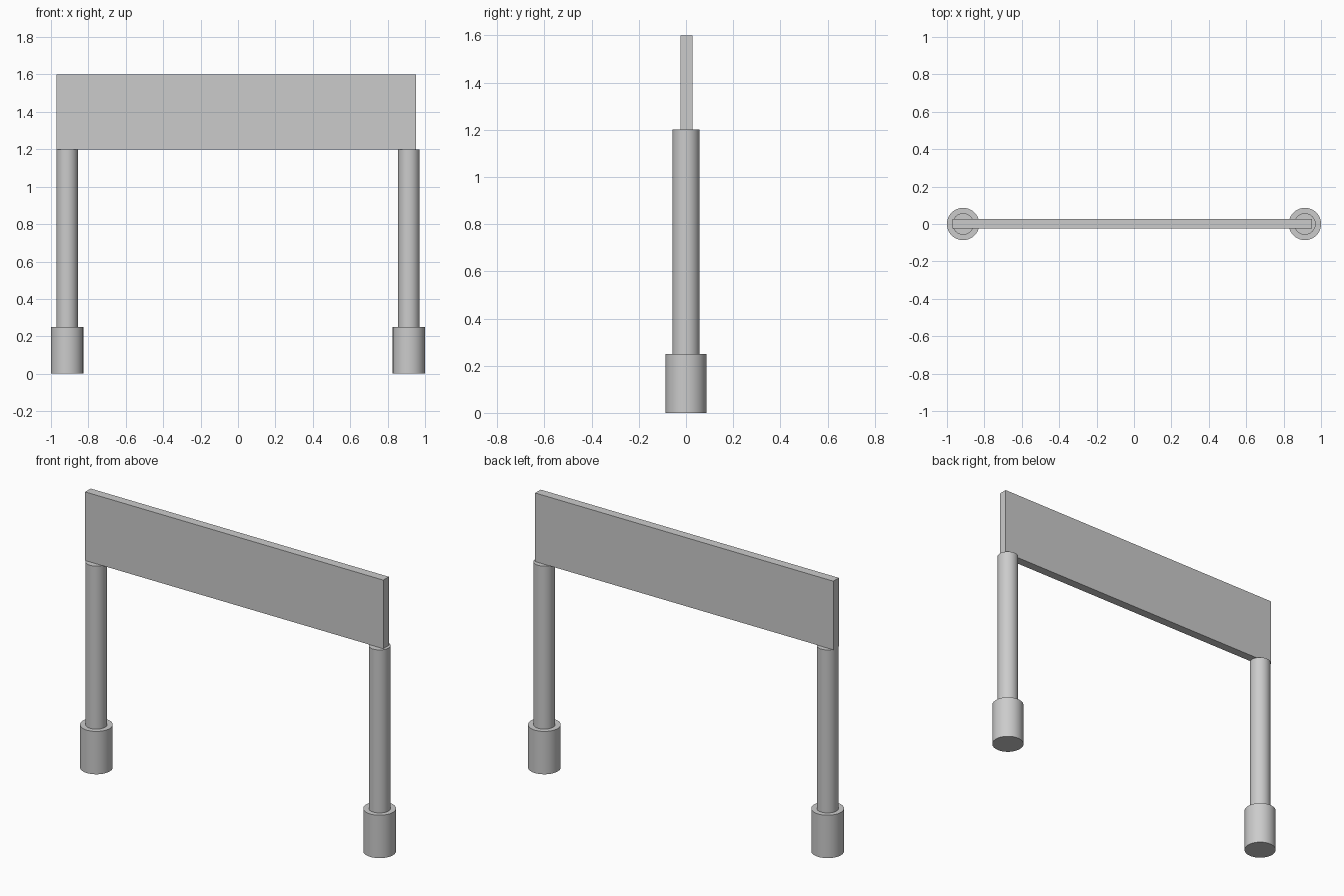
import bpy
import math

if "Cube" in bpy.data.objects:
    bpy.data.objects.remove(bpy.data.objects["Cube"])


def cylinder(name, x, radius, z0, z1):
    bpy.ops.mesh.primitive_cylinder_add(
        vertices=48, radius=radius, depth=z1 - z0, location=(x, 0, (z0 + z1) / 2))
    obj = bpy.context.object
    obj.name = name
    bpy.ops.object.shade_smooth_by_angle(angle=math.radians(35))
    return obj


def box(name, x, y, z):
    bpy.ops.mesh.primitive_cube_add(
        size=1, location=(sum(x) / 2, sum(y) / 2, sum(z) / 2))
    obj = bpy.context.object
    obj.name = name
    obj.scale = (x[1] - x[0], y[1] - y[0], z[1] - z[0])
    bpy.ops.object.transform_apply(location=False, rotation=False, scale=True)
    return obj


# Two posts, each standing in a wider round footing
for side, x in (("left", -0.9135), ("right", 0.9135)):
    cylinder(f"{side}_footing", x, 0.0865, 0.0, 0.25)
    cylinder(f"{side}_post", x, 0.0575, 0.245, 1.2)

# Flat board resting on the posts, slightly off centre
box("board", (-0.97, 0.953), (-0.023, 0.028), (1.2, 1.6))
